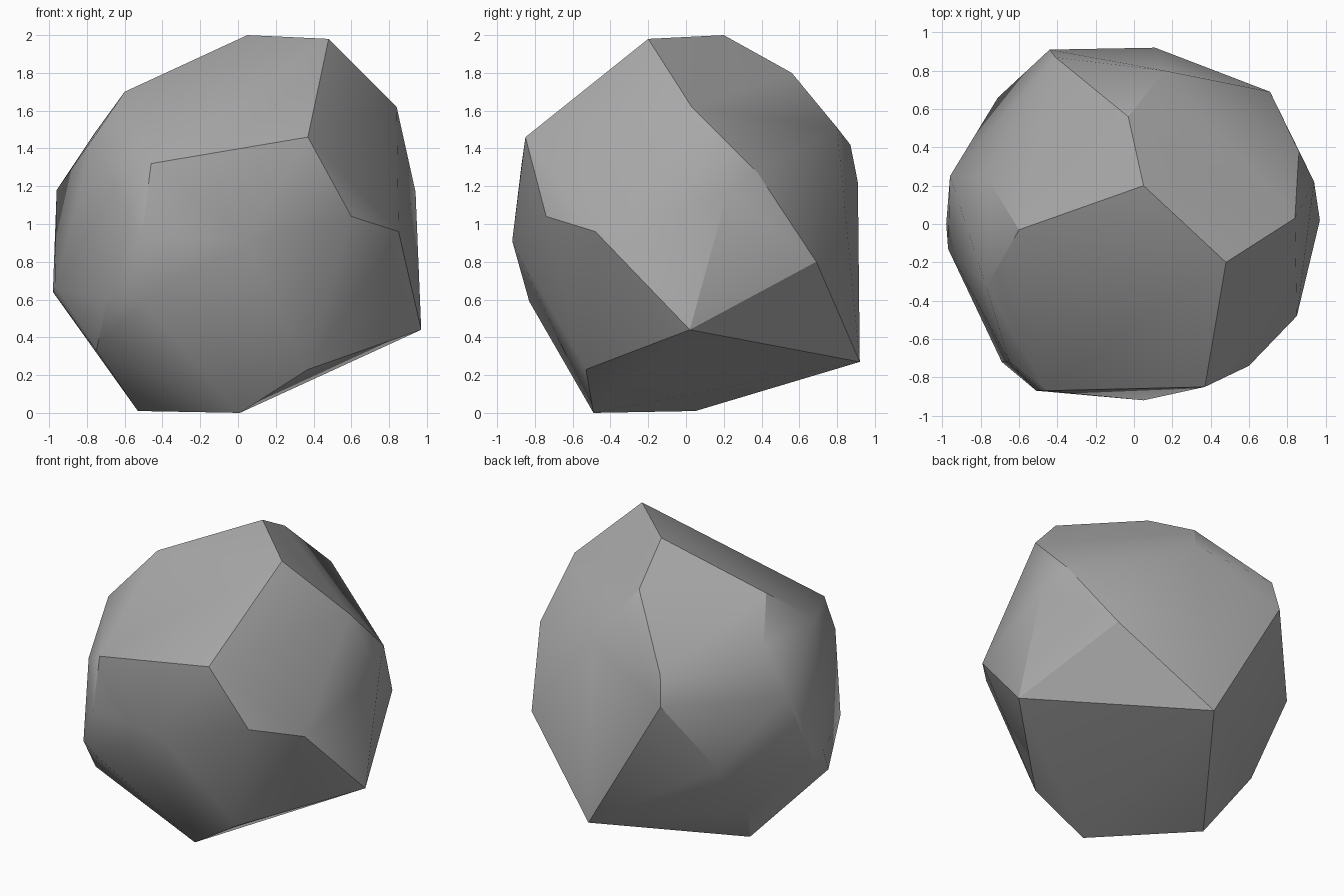
import bpy
import bmesh
import math

default_cube = bpy.data.objects.get("Cube")
if default_cube:
    bpy.data.objects.remove(default_cube, do_unlink=True)


def make_material(name, colour):
    """Create one flat material shown the same in viewport and render."""
    material = bpy.data.materials.new(name)
    material.use_nodes = True
    material.diffuse_color = colour
    shader = material.node_tree.nodes["Principled BSDF"]
    shader.inputs["Base Color"].default_value = colour
    shader.inputs["Roughness"].default_value = 0.9
    return material


def build_stone(name, corner_groups, material, crease_angle):
    """Wrap a faceted skin around corner points given in hundredths."""
    bm = bmesh.new()
    for group in corner_groups:
        for corner in group:
            bm.verts.new([value / 100 for value in corner])
    bmesh.ops.convex_hull(bm, input=bm.verts[:], use_existing_faces=False)

    # Remove any corner that ended up inside the skin
    inside = [vert for vert in bm.verts if not vert.link_faces]
    bmesh.ops.delete(bm, geom=inside, context='VERTS')
    bmesh.ops.recalc_face_normals(bm, faces=bm.faces[:])

    mesh = bpy.data.meshes.new(name)
    bm.to_mesh(mesh)
    bm.free()
    mesh.materials.append(material)

    stone = bpy.data.objects.new(name, mesh)
    bpy.context.collection.objects.link(stone)
    bpy.ops.object.select_all(action='DESELECT')
    stone.select_set(True)
    bpy.context.view_layer.objects.active = stone
    bpy.ops.object.shade_smooth_by_angle(angle=crease_angle)
    return stone


# Crown: the ridge around the sloping top facets
crown = [(5, 20, 200), (48, -20, 198), (-60, -3, 170), (-3, 56, 180),
         (84, 3, 162)]

# Shoulder: the corners where the top facets turn down to the sides
shoulder = [(37, -85, 146), (-46, -87, 132), (-77, -33, 145),
            (-76, 23, 148), (16, 80, 151), (-41, 87, 142),
            (86, 38, 127), (-65, -72, 120), (-44, 91, 122)]

# Waist: the widest part of the stone
waist = [(94, 22, 117), (-96, 25, 118), (60, -74, 104), (85, -48, 96),
         (5, -92, 91), (-51, -87, 93), (71, 69, 80), (-71, 66, 76),
         (-98, 0, 64), (-97, -13, 66), (-69, -72, 61), (-51, -83, 59)]

# Foot: the tapering underside, resting on its lowest corners
foot = [(97, 2, 44), (-75, -50, 33), (-70, 32, 34), (11, 92, 27),
        (37, -53, 23), (1, -49, 0), (-53, 5, 1)]

stone_grey = make_material("stone grey", (0.4, 0.4, 0.4, 1.0))
build_stone("rock", [crown, shoulder, waist, foot], stone_grey,
            math.radians(30))
